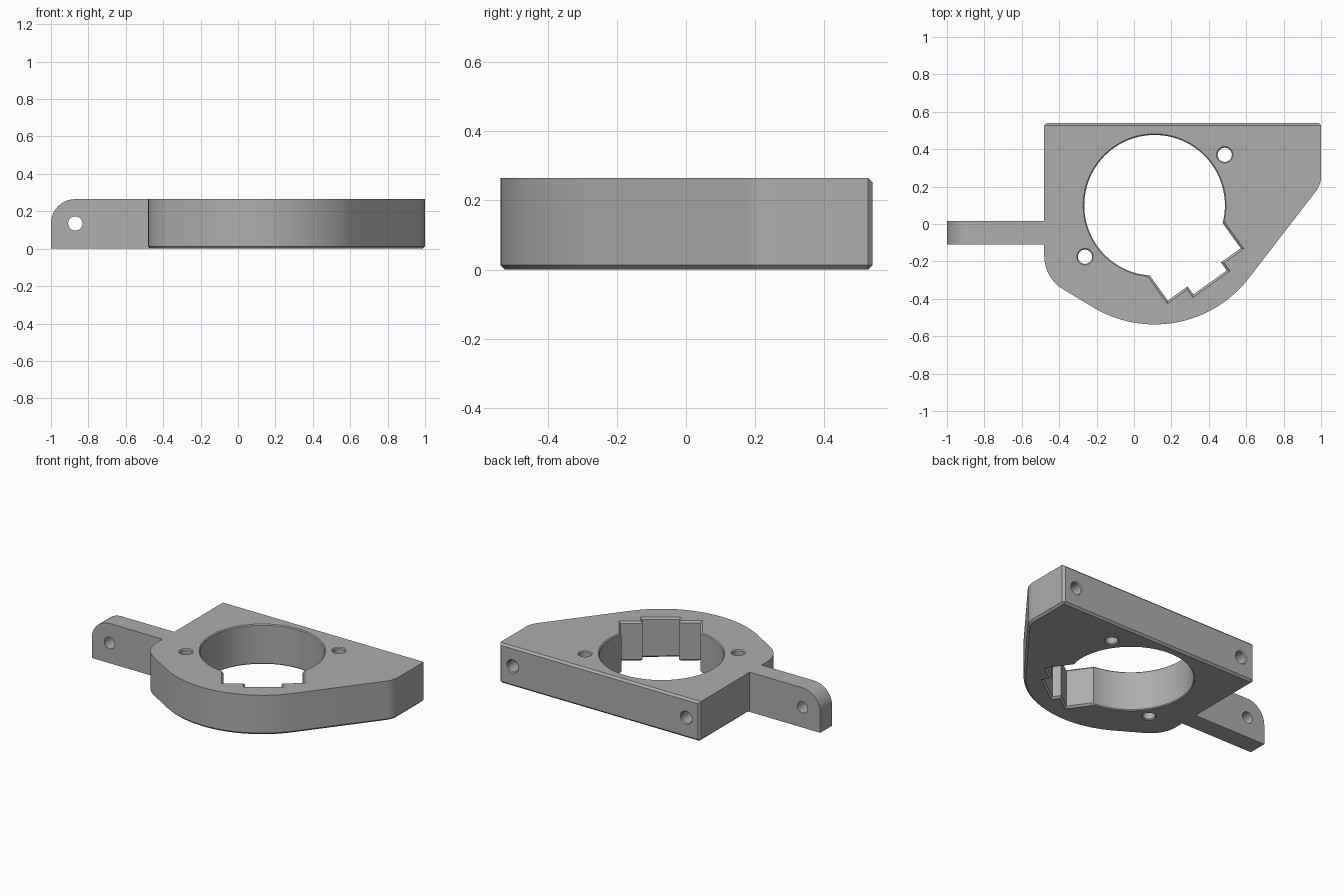
import bpy, bmesh
from math import sin, cos, radians, pi
from mathutils import Matrix, Vector

if "Cube" in bpy.data.objects:
    bpy.data.objects.remove(bpy.data.objects["Cube"], do_unlink=True)

H = 0.265               # plate height
CH = 0.013              # chamfer size
CX, CY = 0.11, 0.10     # bore centre

grey = bpy.data.materials.new("Plain grey")
grey.use_nodes = True
grey.diffuse_color = (0.42, 0.42, 0.42, 1)
grey.node_tree.nodes["Principled BSDF"].inputs["Base Color"].default_value = (0.42, 0.42, 0.42, 1)


def arc(cx, cy, r, a0, a1, n):
    return [(cx + r * cos(radians(a0 + (a1 - a0) * i / n)),
             cy + r * sin(radians(a0 + (a1 - a0) * i / n))) for i in range(n + 1)]


def loft(name, rings, matrix=Matrix(), chamfer=None):
    """Closed solid through stacked rings of (points, height)."""
    bm = bmesh.new()
    loops = [[bm.verts.new((x, y, z)) for x, y in pts] for pts, z in rings]
    n = len(loops[0])
    for a, b in zip(loops, loops[1:]):
        for i in range(n):
            j = (i + 1) % n
            bm.faces.new((a[i], a[j], b[j], b[i]))
    bm.faces.new(loops[0][::-1])
    bm.faces.new(loops[-1])
    bmesh.ops.recalc_face_normals(bm, faces=bm.faces)
    if chamfer:
        edges = [e for e in bm.edges if chamfer(e)]
        bmesh.ops.bevel(bm, geom=edges, offset=CH, offset_type='OFFSET',
                        segments=1, affect='EDGES', profile=0.5)
    bm.transform(matrix)
    mesh = bpy.data.meshes.new(name)
    bm.to_mesh(mesh)
    bm.free()
    mesh.materials.append(grey)
    obj = bpy.data.objects.new(name, mesh)
    bpy.context.collection.objects.link(obj)
    return obj


def circle(r, n):
    return arc(0, 0, r, 0, 360 * (n - 1) / n, n - 1)


def round_cutter(name, r, flare, lo, hi, matrix, n=32):
    """Drill with a countersink at both heights lo and hi."""
    return loft(name, [(circle(r + 2 * flare, n), lo - flare), (circle(r, n), lo + flare),
                       (circle(r, n), hi - flare), (circle(r + 2 * flare, n), hi + flare)], matrix)


def slot_cutter(name, half, depth, matrix):
    """Rectangular slot from the bore outward, flared at both faces."""
    def rect(f):
        return [(0, -half - f), (depth + f, -half - f), (depth + f, half + f), (0, half + f)]
    f = 0.012
    return loft(name, [(rect(f), -f), (rect(f), 0), (rect(0), f),
                       (rect(0), H - f), (rect(f), H), (rect(f), H + f)], matrix)


def cut(obj, cutters, op='DIFFERENCE'):
    for c in cutters:
        c.hide_render = True
        m = obj.modifiers.new(c.name, 'BOOLEAN')
        m.operation, m.solver, m.object = op, 'EXACT', c
    bpy.context.view_layer.update()
    done = bpy.data.meshes.new_from_object(
        obj.evaluated_get(bpy.context.evaluated_depsgraph_get()))
    obj.modifiers.clear()
    obj.data = done
    for c in cutters:
        bpy.data.objects.remove(c, do_unlink=True)


# Plate outline: square back, rounded front around the bore
outline = [(1.0, 0.54), (-0.48, 0.54)]
outline += arc(-0.27, -0.17, 0.21, 180, 238, 10)
outline += arc(CX, CY, 0.637, 238, 323, 32)
outline += arc(0.87, 0.255, 0.13, 323, 360, 6)


def plate_edge(e):
    low = all(v.co.z < 0.001 for v in e.verts)
    back = all(v.co.y > 0.539 for v in e.verts)
    return low or back


plate = loft("bracket_plate", [(outline, 0), (outline, H)], chamfer=plate_edge)

# Side tab with one rounded upper corner, extruded along y
tab_profile = [(-1.0, 0.0), (-0.46, 0.0), (-0.46, H)] + arc(-0.87, H - 0.13, 0.13, 90, 180, 12)
tab_turn = Matrix.Translation((0, 0.015, 0)) @ Matrix.Rotation(pi / 2, 4, 'X')
tab = loft("side_tab", [(tab_profile, 0), (tab_profile, 0.125)], tab_turn)
cut(plate, [tab], 'UNION')

# Bore and its stepped slot
at_bore = Matrix.Translation((CX, CY, 0))
slot_turn = at_bore @ Matrix.Rotation(radians(-54.3), 4, 'Z')
cutters = [
    round_cutter("bore", 0.376, 0.006, 0, H, at_bore, 96),
    slot_cutter("wide_slot", 0.24, 0.455, slot_turn),
    slot_cutter("deep_slot", 0.11, 0.508, slot_turn),
]

# Countersunk vertical screw holes
for i, (x, y) in enumerate([(0.485, 0.37), (-0.262, -0.175)]):
    cutters.append(round_cutter(f"screw_hole_{i}", 0.038, 0.006, 0, H,
                                Matrix.Translation((x, y, 0))))

# Blind holes in the back face, and the pivot hole through the tab
for i, x in enumerate([0.90, -0.38]):
    m = Matrix.Translation((x, 0.54, 0.135)) @ Matrix.Rotation(pi / 2, 4, 'X')
    cutters.append(round_cutter(f"back_hole_{i}", 0.038, 0.006, 0, 0.3, m))
m = Matrix.Translation((-0.87, 0.05, 0.135)) @ Matrix.Rotation(pi / 2, 4, 'X')
cutters.append(round_cutter("pivot_hole", 0.038, 0.0005, 0, 0.2, m))
cut(plate, cutters)

# Smooth curved walls, keep corners crisp
bpy.ops.object.select_all(action='DESELECT')
plate.select_set(True)
bpy.context.view_layer.objects.active = plate
bpy.ops.object.shade_smooth_by_angle(angle=radians(25))
